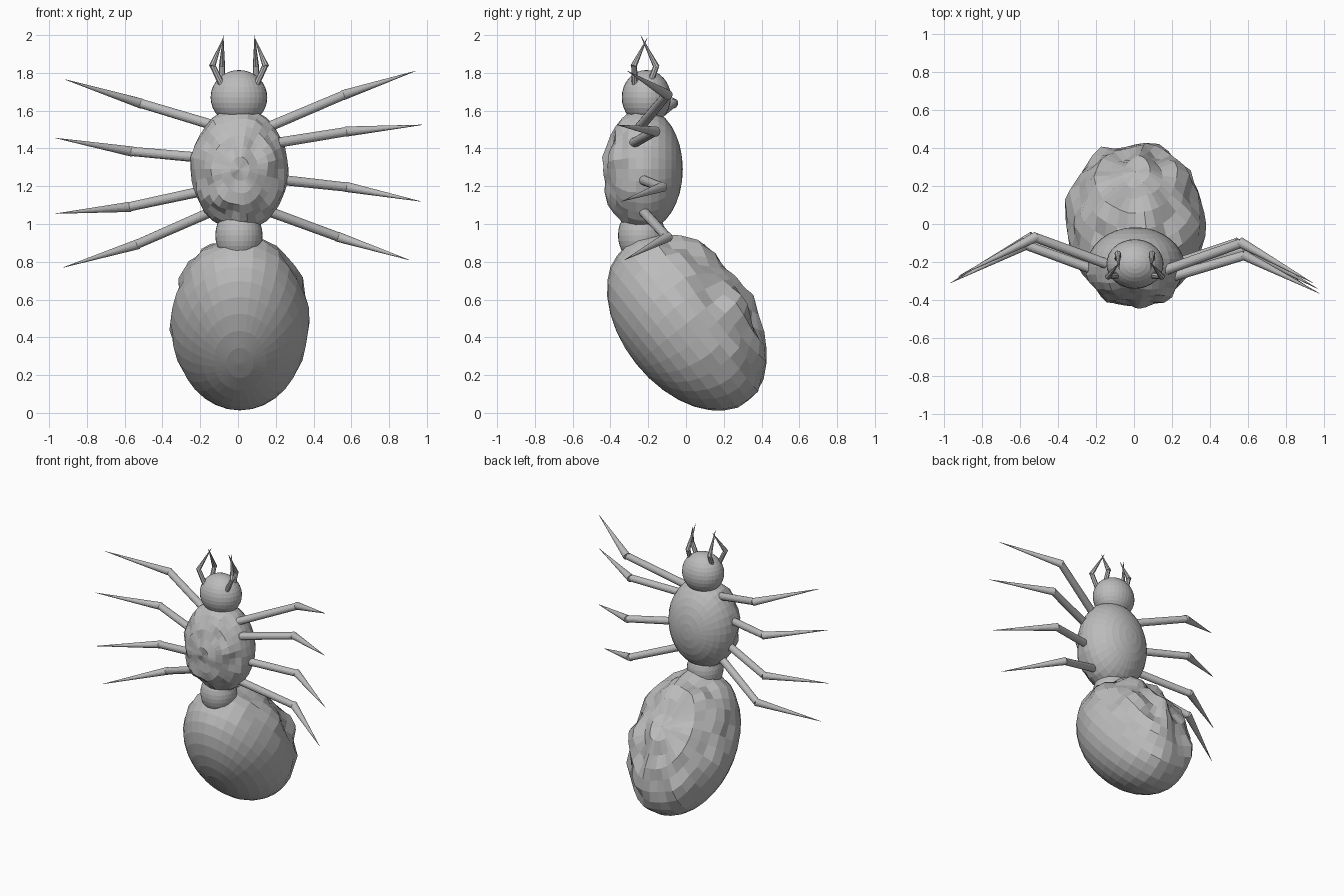
import bpy, bmesh, math
from mathutils import Vector, Matrix, noise

if "Cube" in bpy.data.objects:
    bpy.data.objects.remove(bpy.data.objects["Cube"])

grey = bpy.data.materials.new("grey")
grey.diffuse_color = (0.5, 0.5, 0.5, 1)
grey.use_nodes = True
grey.node_tree.nodes["Principled BSDF"].inputs["Base Color"].default_value = grey.diffuse_color


def finish(name, bm):
    me = bpy.data.meshes.new(name)
    bm.to_mesh(me)
    bm.free()
    me.materials.append(grey)
    ob = bpy.data.objects.new(name, me)
    bpy.context.collection.objects.link(ob)
    return ob


def blob(name, centre, radii, tilt, lump=0.0, lump_side=1, segs=32, rings=16):
    """Faceted ellipsoid with its poles tilted about x; one half can be lumpy."""
    bm = bmesh.new()
    bmesh.ops.create_uvsphere(bm, u_segments=segs, v_segments=rings, radius=1)
    for v in bm.verts:
        n = v.co.copy()
        weight = min(1, max(0, n.z * lump_side + 0.35))
        v.co = Vector(n[i] * radii[i] for i in range(3))
        v.co += n * lump * weight * noise.noise(n * 3.1)
    rot = Matrix.Rotation(math.radians(tilt), 4, 'X')
    bmesh.ops.transform(bm, matrix=Matrix.Translation(centre) @ rot, verts=bm.verts)
    return finish(name, bm)


def segment(bm, a, b, r1, r2, segs):
    """Tapered tube from a to b."""
    a, b = Vector(a), Vector(b)
    d = b - a
    m = Matrix.Translation((a + b) / 2) @ d.to_track_quat('Z', 'Y').to_matrix().to_4x4()
    bmesh.ops.create_cone(bm, cap_ends=True, segments=segs, radius1=r1, radius2=r2,
                          depth=d.length, matrix=m)


def limb(name, base, knee, tip, r, segs=16, sink=0.0):
    """Straight upper part and a pointed lower part."""
    base, knee, tip = Vector(base), Vector(knee), Vector(tip)
    bm = bmesh.new()
    inner = base + (base - knee).normalized() * sink
    back = knee - (tip - knee).normalized() * r * 0.4
    segment(bm, inner, knee, r, r * 0.9, segs)
    segment(bm, back, tip, r, 0.001, segs)
    return finish(name, bm)


# body
blob("abdomen", (0.01, 0.005, 0.475), (0.365, 0.525, 0.345), -51.5, lump=0.06)
blob("waist", (0.005, -0.235, 0.94), (0.125, 0.125, 0.15), 0)
blob("thorax", (0.008, -0.225, 1.29), (0.258, 0.325, 0.208), 90, lump=0.03)
blob("head", (0.005, -0.21, 1.67), (0.15, 0.13, 0.145), 0)

# legs: base, knee, tip
legs = {
    "left_leg_1": ((-.17, -.20, 1.535), (-.52, -.07, 1.64), (-.915, -.27, 1.765)),
    "left_leg_2": ((-.24, -.23, 1.355), (-.57, -.11, 1.385), (-.965, -.31, 1.455)),
    "left_leg_3": ((-.23, -.21, 1.165), (-.58, -.10, 1.09), (-.965, -.31, 1.055)),
    "left_leg_4": ((-.175, -.20, 1.05), (-.54, -.07, .89), (-.925, -.28, .77)),
    "right_leg_1": ((.20, -.23, 1.53), (.565, -.10, 1.685), (.94, -.31, 1.81)),
    "right_leg_2": ((.24, -.265, 1.435), (.58, -.165, 1.49), (.975, -.365, 1.525)),
    "right_leg_3": ((.26, -.22, 1.23), (.58, -.13, 1.195), (.965, -.34, 1.12)),
    "right_leg_4": ((.195, -.215, 1.055), (.535, -.10, .93), (.905, -.325, .81)),
}
for name, (base, knee, tip) in legs.items():
    limb(name, base, knee, tip, 0.027, sink=0.1)

# paired pincers on the head
for side, s in (("left", -1), ("right", 1)):
    limb(side + "_pincer_front", (s * .09 + .005, -.27, 1.735), (s * .14 + .005, -.275, 1.84),
         (s * .083 + .005, -.205, 1.985), 0.017, segs=8, sink=0.02)
    limb(side + "_pincer_back", (s * .09 + .005, -.195, 1.735), (s * .09 + .005, -.158, 1.835),
         (s * .083 + .005, -.24, 1.998), 0.017, segs=8, sink=0.02)
